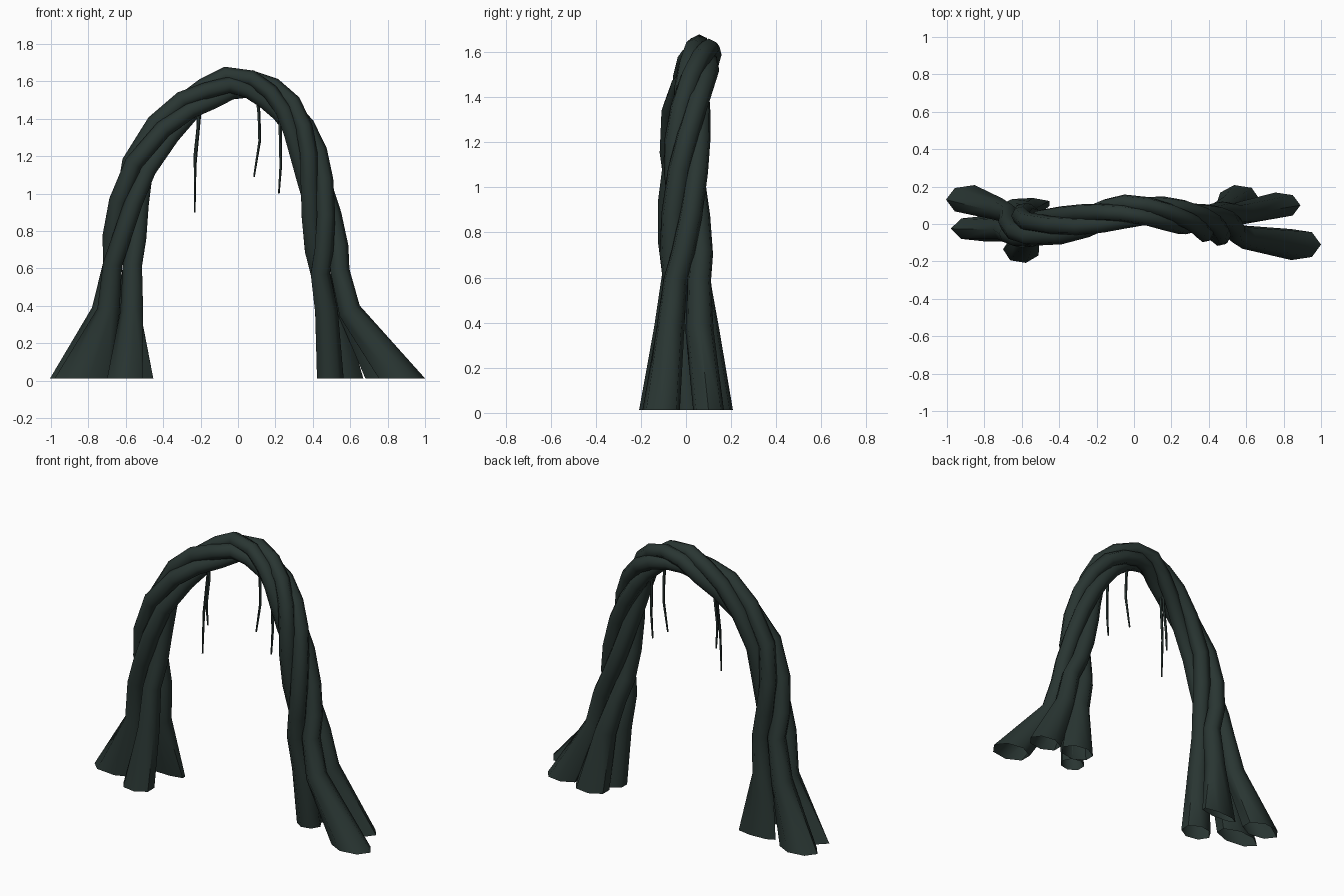
import bpy, bmesh, math
from mathutils import Vector

if "Cube" in bpy.data.objects:
    bpy.data.objects.remove(bpy.data.objects["Cube"])

SIDES = 7
bark = bpy.data.materials.new("dark_bark")
bark.diffuse_color = (0.022, 0.036, 0.032, 1)
bark.use_nodes = True
bark.node_tree.nodes["Principled BSDF"].inputs["Base Color"].default_value = bark.diffuse_color

# Centre line of the arch, from left leg to right leg
CENTRE = [Vector(p) for p in [
    (-0.615, 0.0, 0.62), (-0.595, -0.01, 0.85), (-0.535, -0.02, 1.13),
    (-0.35, 0.0, 1.40), (-0.18, 0.04, 1.52), (-0.02, 0.07, 1.595),
    (0.14, 0.06, 1.55), (0.27, 0.035, 1.44), (0.36, 0.01, 1.26),
    (0.415, 0.0, 1.05), (0.46, 0.0, 0.78), (0.49, 0.005, 0.58)]]


def centre(t):
    """Catmull-Rom point on the centre line, t in 0..1."""
    n = len(CENTRE) - 1
    i = min(int(t * n), n - 1)
    f = t * n - i
    p0, p1, p2, p3 = (CENTRE[max(0, min(n, i + k))] for k in (-1, 0, 1, 2))
    return 0.5 * (2 * p1 + (p2 - p0) * f + (2 * p0 - 5 * p1 + 4 * p2 - p3) * f * f
                  + (3 * p1 - p0 - 3 * p2 + p3) * f ** 3)


def tube(name, pts, radii, sides, flat_ends=False, cap=False):
    """Sweep a polygon along pts; radii holds (in-plane, y) pairs."""
    bm = bmesh.new()
    rings = []
    last = len(pts) - 1
    for i, p in enumerate(pts):
        t = (pts[min(i + 1, last)] - pts[max(i - 1, 0)]).normalized()
        if flat_ends and i in (0, last):
            t = Vector((0, 0, 1 if i == 0 else -1))
        ref = Vector((0, 1, 0))
        u = (ref - t * ref.dot(t)).normalized()
        v = t.cross(u)
        a, b = radii[i]
        rings.append([bm.verts.new(p + v * a * math.cos(w) + u * b * math.sin(w))
                      for w in (math.tau * k / sides for k in range(sides))])
    for r, s in zip(rings, rings[1:]):
        for k in range(sides):
            j = (k + 1) % sides
            bm.faces.new((r[k], r[j], s[j], s[k]))
    if cap:
        bm.faces.new(rings[0])
        bm.faces.new(rings[-1])
    bmesh.ops.recalc_face_normals(bm, faces=bm.faces)
    me = bpy.data.meshes.new(name)
    bm.to_mesh(me)
    bm.free()
    me.materials.append(bark)
    ob = bpy.data.objects.new(name, me)
    bpy.context.collection.objects.link(ob)
    bpy.context.view_layer.objects.active = ob
    ob.select_set(True)
    bpy.ops.object.shade_smooth_by_angle(angle=math.radians(55))
    ob.select_set(False)
    return ob


# Root of each strand: foot x, y, half widths x, y, then knee x, y
LEFT = [(-0.88, 0.13, 0.125, 0.08, -0.72, 0.075),
        (-0.83, -0.025, 0.15, 0.07, -0.69, -0.03),
        (-0.60, -0.135, 0.10, 0.075, -0.565, -0.08),
        (-0.57, 0.11, 0.13, 0.03, -0.58, 0.06)]
RIGHT = [(0.49, 0.01, 0.075, 0.065, 0.47, -0.025),
         (0.56, 0.135, 0.11, 0.075, 0.50, 0.085),
         (0.78, 0.10, 0.11, 0.07, 0.59, 0.06),
         (0.87, -0.11, 0.13, 0.085, 0.595, -0.07)]
STEPS, TURNS = 17, 1.5


def leg(f):
    """Foot and knee points of a root."""
    return Vector((f[0], f[1], 0.012)), Vector((f[4], f[5], 0.37))


# Four wound strands that splay out into hollow roots
for s in range(4):
    wound = []
    for i in range(STEPS):
        t = i / (STEPS - 1)
        c = centre(t)
        tan = (centre(min(t + 0.01, 1)) - centre(max(t - 0.01, 0))).normalized()
        front = Vector((0, -1, 0))
        out = tan.cross(front).normalized()
        if out.dot(c - Vector((-0.08, 0, 0.7))) < 0:
            out = -out
        phi = math.radians(-45 + 90 * s) + TURNS * math.tau * t
        r = 0.047 + 0.028 * abs(2 * t - 1) ** 2
        wound.append(c + out * r * math.cos(phi) + front * r * math.sin(phi))
    lb, lk = leg(LEFT[s])
    rb, rk = leg(RIGHT[s])
    pts = [lb, lk] + wound + [rk, rb]
    rad = [LEFT[s][2:4], (0.064, 0.064)]
    for i in range(STEPS):
        w = 0.044 + 0.010 * abs(2 * i / (STEPS - 1) - 1)
        rad.append((w, w))
    rad += [(0.064, 0.064), RIGHT[s][2:4]]
    tube(f"vine_strand_{s + 1}", pts, rad, SIDES, flat_ends=True)

# Thin tendrils hanging under the arch
TENDRILS = [
    [(-0.20, 0.0, 1.50), (-0.21, 0.0, 1.38), (-0.23, -0.01, 1.15), (-0.232, -0.02, 0.90)],
    [(-0.21, 0.02, 1.50), (-0.215, 0.02, 1.35), (-0.232, 0.02, 1.20), (-0.23, 0.03, 1.06)],
    [(0.10, 0.06, 1.54), (0.112, 0.06, 1.42), (0.115, 0.06, 1.28), (0.085, 0.06, 1.09)],
    [(0.225, 0.02, 1.45), (0.225, 0.02, 1.32), (0.228, 0.02, 1.15), (0.218, 0.02, 1.00)]]
for k, path in enumerate(TENDRILS):
    tube(f"hanging_tendril_{k + 1}", [Vector(p) for p in path],
         [(r, r) for r in (0.010, 0.009, 0.008, 0.005)], 5, cap=True)
